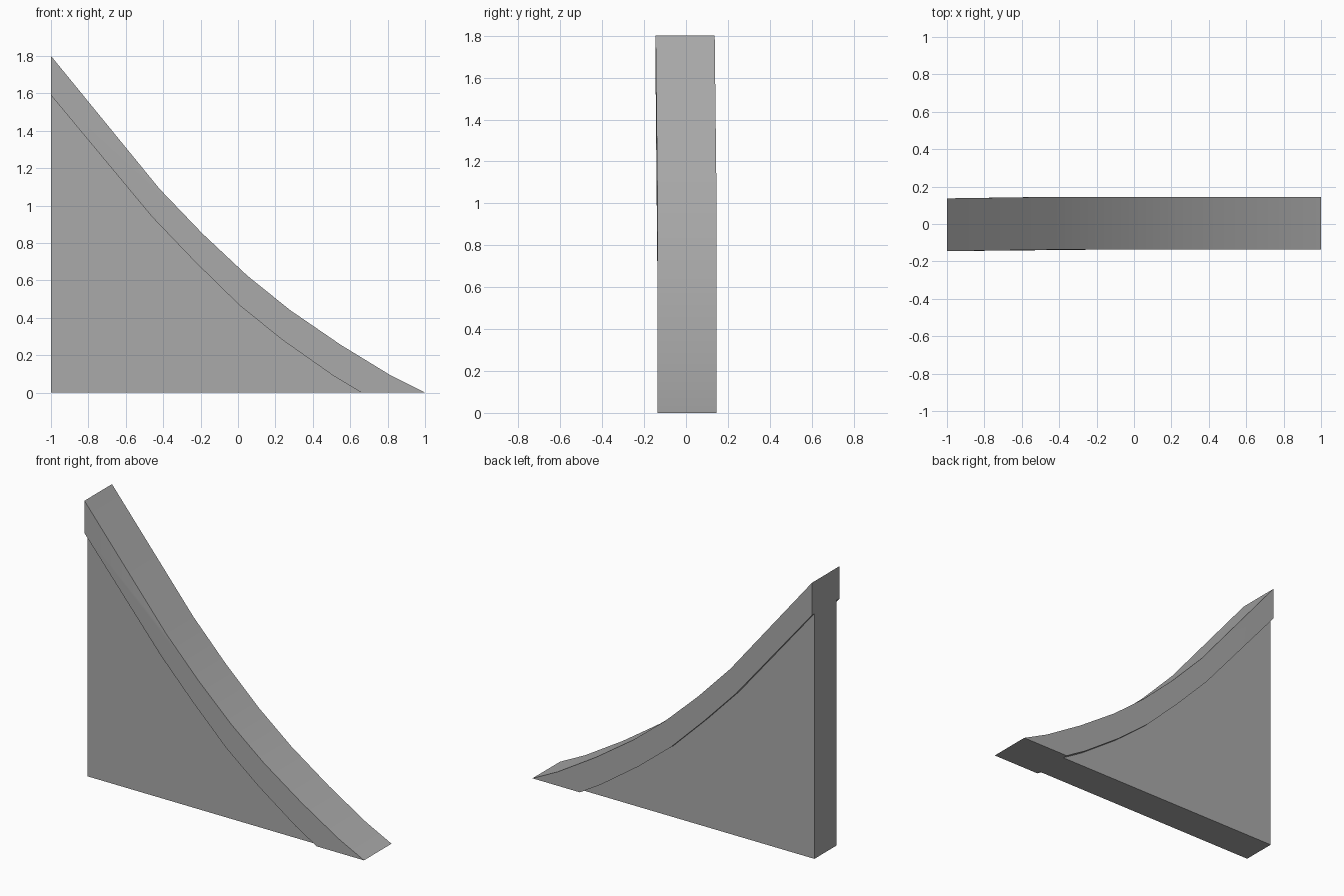
import bpy
import bmesh

cube = bpy.data.objects.get("Cube")
if cube:
    bpy.data.objects.remove(cube, do_unlink=True)

# One plain grey for the whole ramp
grey = bpy.data.materials.new("plain grey")
grey.use_nodes = True
colour = (0.4, 0.4, 0.4, 1)
grey.diffuse_color = colour
grey.node_tree.nodes["Principled BSDF"].inputs["Base Color"].default_value = colour

# Curved slope, upper and lower edges, as (x, z)
upper = [(-1, 1.8), (-0.42, 1.09), (-0.19, 0.85), (0.05, 0.625),
         (0.28, 0.44), (0.55, 0.255), (0.82, 0.09), (1, 0)]
lower = [(-1, 1.59), (-0.46, 0.94), (-0.23, 0.70), (0.01, 0.465),
         (0.24, 0.28), (0.51, 0.09), (0.66, 0)]


def extrude_profile(name, profile, half_width, shift):
    """Solid slab from an (x, z) outline; shift(x) moves it sideways."""
    bm = bmesh.new()
    front = [bm.verts.new((x, shift(x) - half_width, z)) for x, z in profile]
    back = [bm.verts.new((x, shift(x) + half_width, z)) for x, z in profile]
    bm.faces.new(front)
    bm.faces.new(back[::-1])
    count = len(profile)
    for i in range(count):
        j = (i + 1) % count
        bm.faces.new((front[i], back[i], back[j], front[j]))
    bmesh.ops.triangulate(bm, faces=[f for f in bm.faces if len(f.verts) > 4])
    bmesh.ops.recalc_face_normals(bm, faces=bm.faces)
    mesh = bpy.data.meshes.new(name)
    bm.to_mesh(mesh)
    bm.free()
    mesh.materials.append(grey)
    obj = bpy.data.objects.new(name, mesh)
    bpy.context.collection.objects.link(obj)
    return obj


# Narrow wedge below the slope
extrude_profile("wedge_body", [(-1, 0)] + lower, 0.112, lambda x: 0)

# Wider slope slab, whose top end leans slightly to the front
rim = extrude_profile("slope_rim", upper + lower[::-1], 0.141,
                      lambda x: -0.004 if x < -0.9 else 0.004)

# Soft shading along the curve, crisp at the edges
bpy.ops.object.select_all(action="DESELECT")
rim.select_set(True)
bpy.context.view_layer.objects.active = rim
bpy.ops.object.shade_smooth_by_angle(angle=0.5)
